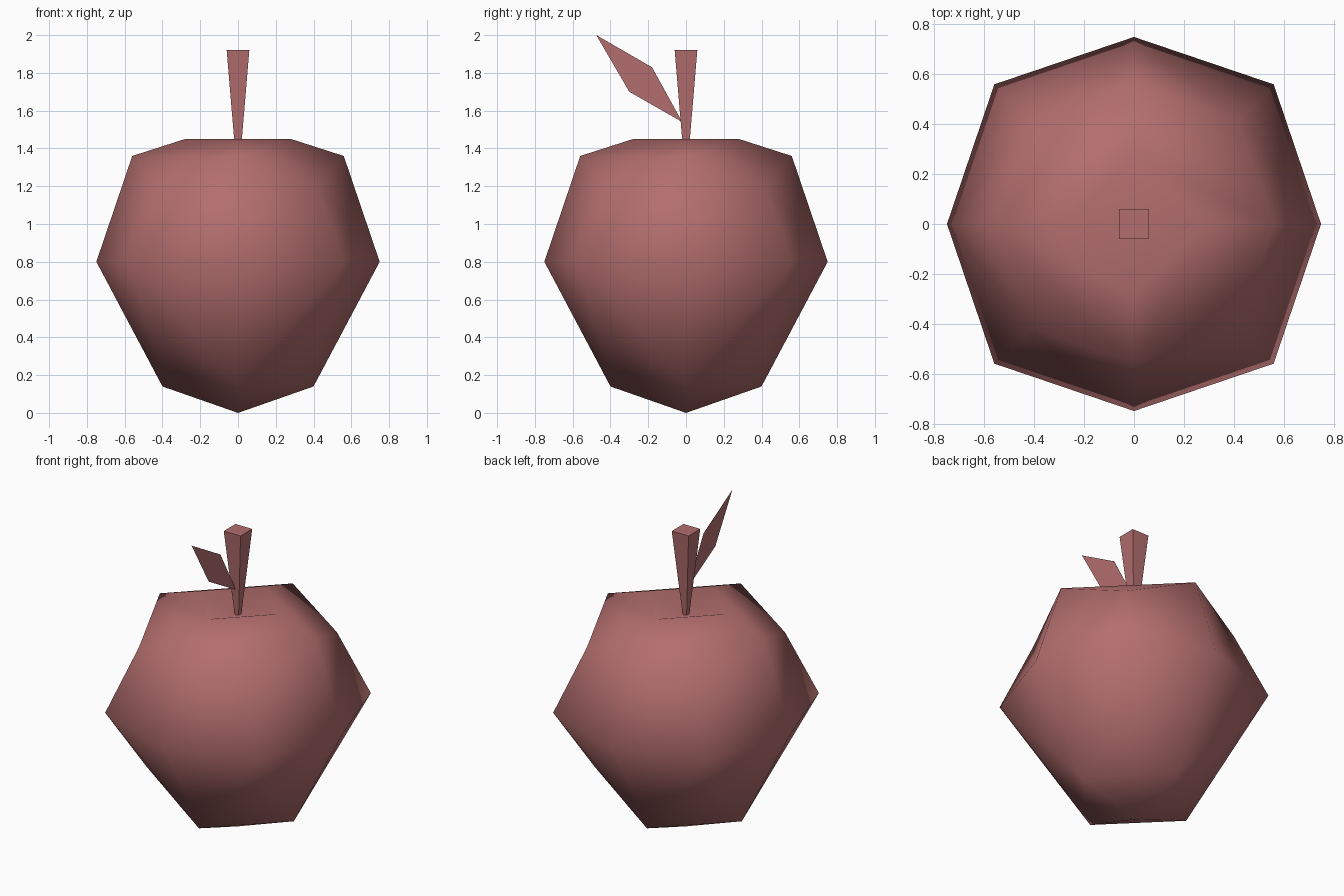
import bpy, bmesh
from math import radians, sqrt
from mathutils import Matrix, Vector

cube = bpy.data.objects.get("Cube")
if cube:
    bpy.data.objects.remove(cube, do_unlink=True)

red = bpy.data.materials.new("dusty_red")
red.use_nodes = True
red.diffuse_color = (0.45, 0.155, 0.155, 1)
red.node_tree.nodes["Principled BSDF"].inputs["Base Color"].default_value = red.diffuse_color


def finish(bm, name, smooth=False):
    """Turn a bmesh into a named, coloured object."""
    mesh = bpy.data.meshes.new(name)
    for face in bm.faces:
        face.smooth = smooth
    bm.to_mesh(mesh)
    bm.free()
    mesh.materials.append(red)
    obj = bpy.data.objects.new(name, mesh)
    bpy.context.collection.objects.link(obj)
    return obj


# Fruit body: one quarter of the faces, turned four times about z
points = {
    "base": (0, 0, 0), "low": (0.40, 0, 0.14), "low_corner": (0.385, 0.385, 0.43),
    "side": (0.75, 0, 0.80), "side_corner": (0.56, 0.56, 0.80),
    "high_corner": (0.417, 0.417, 1.21), "high": (0.56, 0, 1.36),
    "rim": (0.28, 0, 1.45), "dimple": (0, 0, 1.37),
}
quarter = Matrix.Rotation(radians(90), 3, "Z")
for key in ("low", "side", "high", "rim"):
    points[key + "_next"] = quarter @ Vector(points[key])

faces = [
    "base low_next low",
    "low low_next low_corner",
    "low side side_corner low_corner",
    "low_next low_corner side_corner side_next",
    "side high high_corner side_corner",
    "side_next side_corner high_corner high_next",
    "high high_next high_corner",
    "high rim rim_next high_next",
    "rim dimple rim_next",
]
bm = bmesh.new()
for turn in range(4):
    spin = Matrix.Rotation(radians(90 * turn), 3, "Z")
    verts = {k: bm.verts.new(spin @ Vector(p)) for k, p in points.items()}
    for names in faces:
        bm.faces.new([verts[n] for n in names.split()])
bmesh.ops.remove_doubles(bm, verts=bm.verts, dist=0.001)
bmesh.ops.recalc_face_normals(bm, faces=bm.faces)
finish(bm, "fruit_body", smooth=True)

# Stem: square post that widens upwards
bottom, top = 1.36, 1.92
bm = bmesh.new()
bmesh.ops.create_cone(
    bm, cap_ends=True, segments=4, radius1=0.013 * sqrt(2), radius2=0.06 * sqrt(2),
    depth=top - bottom,
    matrix=Matrix.Translation((0, 0, (bottom + top) / 2)) @ Matrix.Rotation(radians(45), 4, "Z"))
finish(bm, "stem")

# Leaf: a single flat blade leaning forward from the stem
bm = bmesh.new()
outline = [(-0.02, 1.54), (-0.30, 1.70), (-0.475, 2.0), (-0.18, 1.83)]
bm.faces.new([bm.verts.new((0, y, z)) for y, z in outline])
bmesh.ops.reverse_faces(bm, faces=bm.faces)
finish(bm, "leaf")
